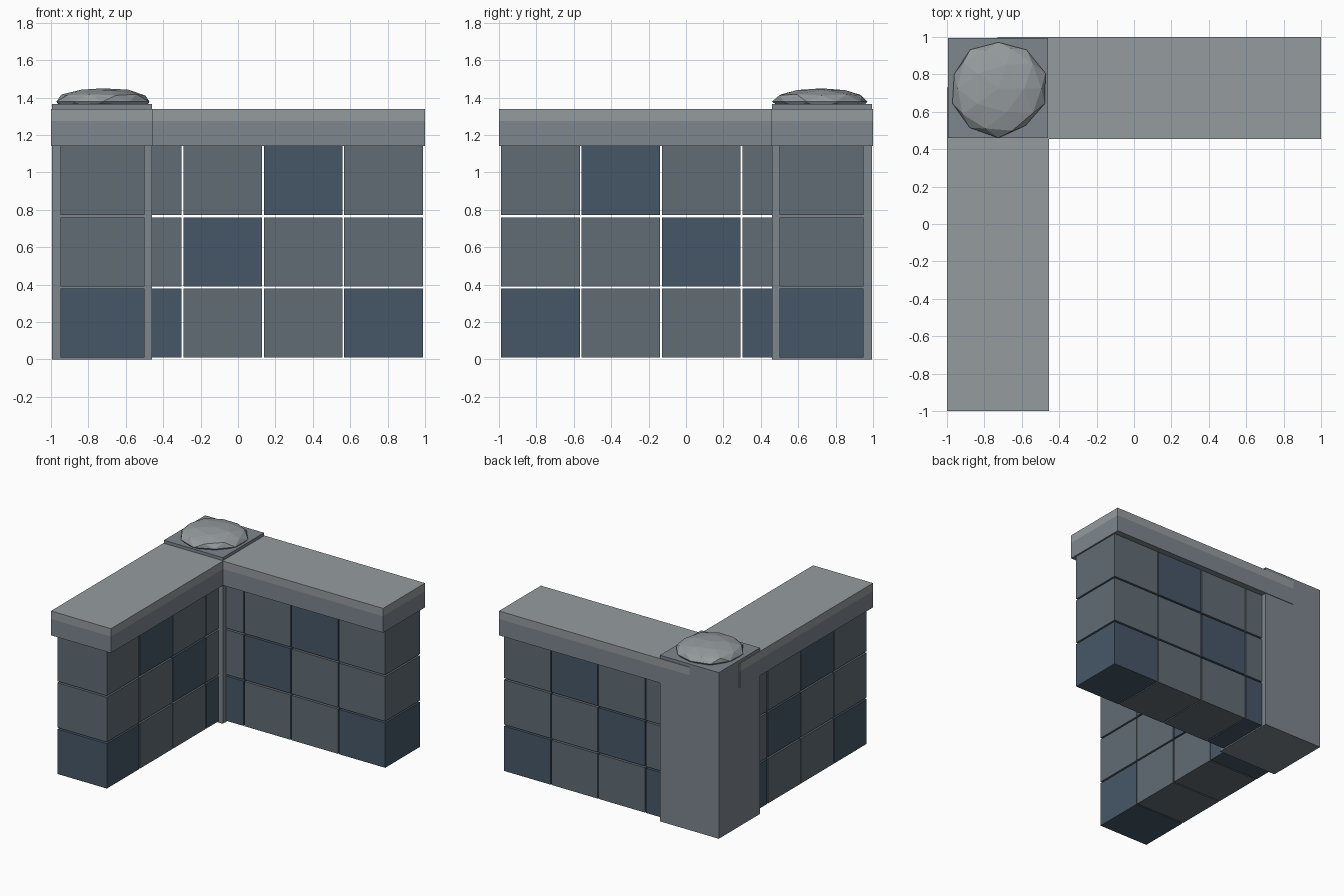
import bpy, random
from mathutils import Vector

if "Cube" in bpy.data.objects:
    bpy.data.objects.remove(bpy.data.objects["Cube"])

random.seed(4)


def material(name, rgb):
    # display colour to linear
    m = bpy.data.materials.new(name)
    m.diffuse_color = [(c / 255) ** 2.2 for c in rgb] + [1]
    m.use_nodes = True
    m.node_tree.nodes["Principled BSDF"].inputs["Base Color"].default_value = m.diffuse_color
    return m


STONE = material("stone", (98, 108, 116))
DARK = material("dark_stone", (72, 88, 104))
POST = material("post_stone", (124, 133, 140))
CAP = material("cap_stone", (148, 154, 157))


def box(name, lo, hi, mat):
    lo, hi = Vector(lo), Vector(hi)
    bpy.ops.mesh.primitive_cube_add(size=1, location=(lo + hi) / 2)
    ob = bpy.context.object
    ob.name = name
    ob.scale = hi - lo
    ob.data.materials.append(mat)
    return ob


def arm_box(name, arm, a, b, y0, y1, z0, z1, mat):
    # the side arm is the back arm reflected across the diagonal y = -x
    if arm == "back":
        box(name, (a, y0, z0), (b, y1, z1), mat)
    else:
        box(name, (-y1, -b, z0), (-y0, -a, z1), mat)


for arm in ("back", "side"):
    # separate wall blocks with open joints
    for row in range(3):
        z = 0.01 + row * 0.381
        for col in range(4):
            x = -0.722 + col * 0.43
            mat = DARK if (col - row) % 3 == 0 else STONE
            arm_box(f"{arm}_wall_block", arm, x, x + 0.42, 0.5, 0.95, z, z + 0.368, mat)
    # two-layer coping
    arm_box(f"{arm}_coping_base", arm, -0.73, 1, 0.455, 1, 1.14, 1.275, POST)
    arm_box(f"{arm}_coping_top", arm, -0.73, 1, 0.455, 1, 1.275, 1.34, CAP)

# corner post
box("corner_post", (-0.995, 0.46, 0), (-0.46, 0.995, 1.365), POST)

# flattened rough boulder on the post
bpy.ops.mesh.primitive_ico_sphere_add(subdivisions=2, radius=1, location=(-0.725, 0.725, 1.378))
boulder = bpy.context.object
boulder.name = "boulder_finial"
for v in boulder.data.vertices:
    v.co *= random.uniform(0.94, 1.03)
boulder.scale = (0.26, 0.26, 0.074)
boulder.data.materials.append(CAP)
